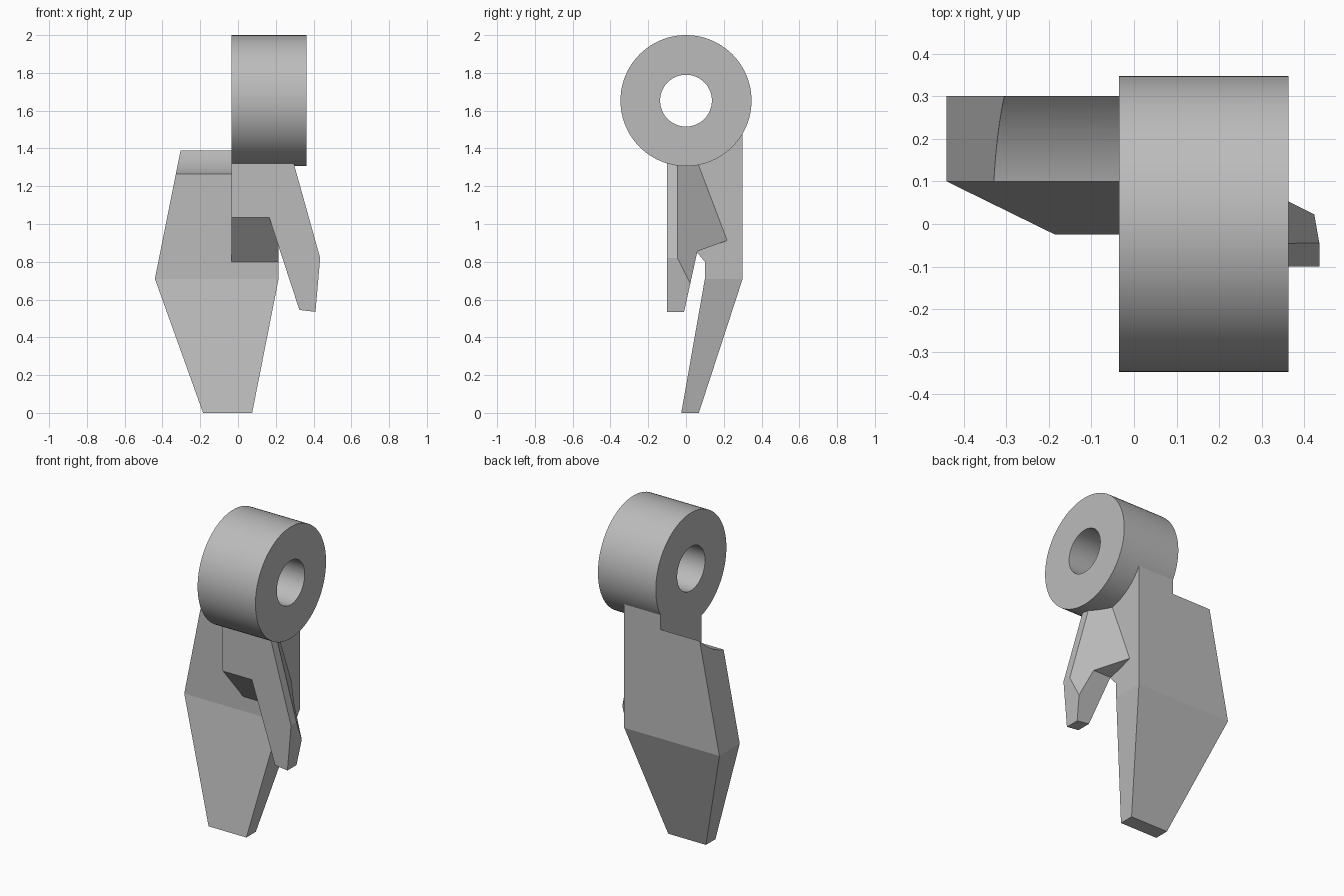
import bpy, bmesh, math
from mathutils import Vector

cube = bpy.data.objects.get("Cube")
if cube:
    bpy.data.objects.remove(cube, do_unlink=True)

RING_Z, RING_R, HOLE_R = 1.653, 0.347, 0.137
X0, X1 = -0.035, 0.363          # ring end faces
PLATE_X = 0.215                 # left edge of the plate

grey = bpy.data.materials.new("mid_grey")
grey.use_nodes = True
grey.diffuse_color = (0.5, 0.5, 0.5, 1)
grey.node_tree.nodes["Principled BSDF"].inputs["Base Color"].default_value = (0.5, 0.5, 0.5, 1)


def prism(name, points, axis, lo, hi):
    """Extrude an outline along x (points are y, z) or y (points are x, z)."""
    bm = bmesh.new()
    place = (lambda a, b: (lo, a, b)) if axis == "x" else (lambda a, b: (a, lo, b))
    face = bm.faces.new([bm.verts.new(place(a, b)) for a, b in points])
    moved = bmesh.ops.extrude_face_region(bm, geom=[face])["geom"]
    step = Vector((hi - lo, 0, 0)) if axis == "x" else Vector((0, hi - lo, 0))
    bmesh.ops.translate(bm, vec=step, verts=[v for v in moved if isinstance(v, bmesh.types.BMVert)])
    bmesh.ops.recalc_face_normals(bm, faces=bm.faces)
    mesh = bpy.data.meshes.new(name)
    bm.to_mesh(mesh)
    bm.free()
    mesh.materials.append(grey)
    obj = bpy.data.objects.new(name, mesh)
    bpy.context.scene.collection.objects.link(obj)
    return obj


def cylinder(name, radius, lo, hi, sides=96):
    turn = [2 * math.pi * i / sides for i in range(sides)]
    ring = [(radius * math.cos(t), RING_Z + radius * math.sin(t)) for t in turn]
    return prism(name, ring, "x", lo, hi)


def combine(obj, other, operation):
    """Apply a boolean and remove the second solid."""
    mod = obj.modifiers.new("combine", "BOOLEAN")
    mod.operation, mod.object, mod.solver = operation, other, "EXACT"
    graph = bpy.context.evaluated_depsgraph_get()
    mesh = bpy.data.meshes.new_from_object(obj.evaluated_get(graph))
    obj.modifiers.clear()
    obj.data = mesh
    bpy.data.objects.remove(other, do_unlink=True)


# Broad tapered plate: front outline crossed with the bent side outline
plate = prism("plate", [(-0.282, 1.5), (-0.44, 0.71), (-0.185, 0), (0.075, 0),
                        (PLATE_X, 0.71), (PLATE_X, 1.5)], "y", -0.5, 0.5)
combine(plate, prism("plate_side", [(0.1, 1.6), (0.1, 0.71), (-0.025, 0), (0.068, 0),
                                    (0.3, 0.71), (0.3, 1.6)], "x", -1, 1), "INTERSECT")
# Clearance curve beside the ring
combine(plate, cylinder("clearance", 0.4, -1, X0), "DIFFERENCE")

# Small hooked claw at the front, with a sloping outer facet
claw = prism("claw", [(0.165, 1.4), (0.165, 1.035), (0.325, 0.545), (0.41, 0.535),
                      (0.435, 0.82), (0.273, 1.4)], "y", -0.1, 0.5)
combine(claw, prism("claw_side", [(-0.3, 1.6), (-0.3, 0.4), (-0.04, 0.4), (-0.01, 0.535),
                                  (0.06, 0.855), (0.225, 0.915), (0.225, 1.6)],
                    "x", -1, 1), "INTERSECT")
bm = bmesh.new()
bm.from_mesh(claw.data)
cut = bmesh.ops.bisect_plane(bm, geom=bm.verts[:] + bm.edges[:] + bm.faces[:],
                             plane_co=(0.435, -0.045, 0.82), plane_no=(0.325, 0.24, 0.091),
                             clear_outer=True)["geom_cut"]
bmesh.ops.holes_fill(bm, edges=[e for e in cut if isinstance(e, bmesh.types.BMEdge)])
bmesh.ops.recalc_face_normals(bm, faces=bm.faces)
bm.to_mesh(claw.data)
bm.free()

# Web that bridges claw and plate under the ring
web = prism("web", [(-0.1, 1.4), (-0.1, 1.035), (0.1, 0.8), (0.2, 0.8), (0.2, 1.4)],
            "x", X0, PLATE_X)

# Pivot ring, merged with the other parts, then bored through
body = cylinder("pivot_ring_with_claws", RING_R, X0, X1)
for part in (plate, web, claw):
    combine(body, part, "UNION")
combine(body, cylinder("bore", HOLE_R, -1, 1), "DIFFERENCE")

bpy.ops.object.select_all(action="DESELECT")
body.select_set(True)
bpy.context.view_layer.objects.active = body
bpy.ops.object.shade_smooth_by_angle(angle=math.radians(8))
